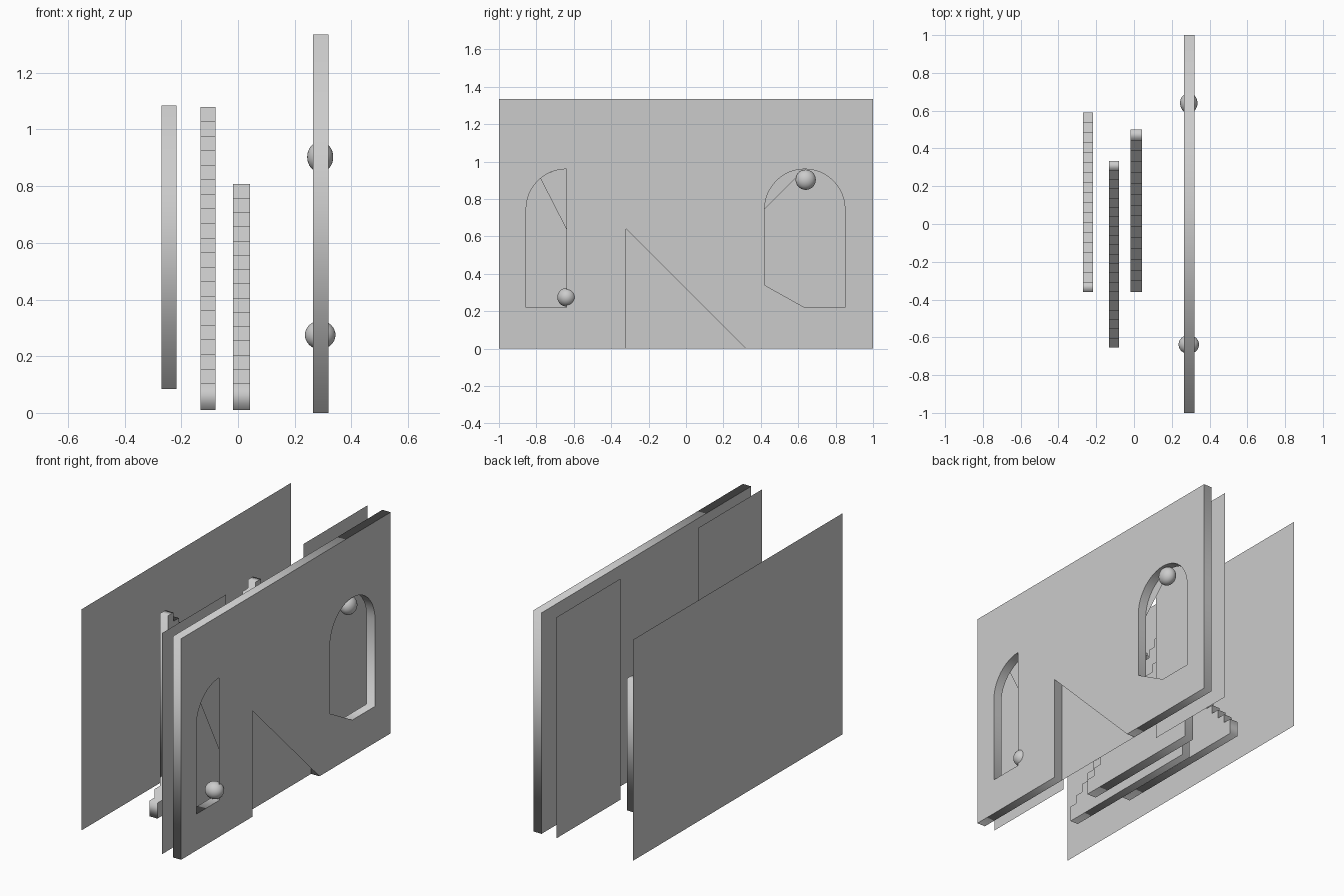
import bpy, math
from mathutils import Matrix

if "Cube" in bpy.data.objects:
    bpy.data.objects.remove(bpy.data.objects["Cube"])

# local x -> world y, local y -> world z, local z -> world x
YZ = Matrix(((0, 0, 1, 0), (1, 0, 0, 0), (0, 1, 0, 0), (0, 0, 0, 1)))


def slab(name, outlines, x0, x1):
    """Extruded (y, z) outlines; inner outlines become holes."""
    cu = bpy.data.curves.new(name, 'CURVE')
    cu.dimensions = '2D'
    cu.fill_mode = 'BOTH'
    cu.extrude = (x1 - x0) / 2
    for pts in outlines:
        sp = cu.splines.new('POLY')
        sp.points.add(len(pts) - 1)
        for p, (y, z) in zip(sp.points, pts):
            p.co = (y, z, 0, 1)
        sp.use_cyclic_u = True
    ob = bpy.data.objects.new(name, cu)
    bpy.context.collection.objects.link(ob)
    ob.matrix_world = Matrix.Translation(((x0 + x1) / 2, 0, 0)) @ YZ
    bpy.ops.object.select_all(action='DESELECT')
    ob.select_set(True)
    bpy.context.view_layer.objects.active = ob
    bpy.ops.object.convert(target='MESH')


def sheet(name, pts, x):
    """Single flat face in a plane of constant x."""
    me = bpy.data.meshes.new(name)
    me.from_pydata([(x, y, z) for y, z in pts], [], [range(len(pts))])
    bpy.context.collection.objects.link(bpy.data.objects.new(name, me))


def rect(y0, y1, z0, z1):
    return [(y0, z0), (y1, z0), (y1, z1), (y0, z1)]


R, SPRING, SILL, H = 0.215, 0.745, 0.22, 1.335


def arc(c, a0, a1, n=24):
    angles = [math.radians(a0 + (a1 - a0) * i / n) for i in range(n + 1)]
    return [(c + R * math.cos(a), SPRING + R * math.sin(a)) for a in angles]


def arch(c):
    return [(c - R, SILL), (c + R, SILL)] + arc(c, 0, 180)


def stairs(name, x0, x1, low, high, z0, z1, n):
    """Solid flight rising from y=low to y=high, first riser taller."""
    run, first = (high - low) / n, 0.094
    rise = (z1 - z0 - first) / (n - 1)
    pts = [(low, z0)]
    for i in range(n):
        z = z0 + first + rise * i
        pts += [(low + run * i, z), (low + run * (i + 1), z)]
    slab(name, [pts + [(high, z0)]], x0, x1)


# main wall with door notch and two arched windows
CL, CR, XF, XB = -0.64, 0.635, 0.32, 0.265
outline = [(-1, 0), (-.32, 0), (-.32, .64), (.32, .64), (.32, 0), (1, 0), (1, H), (-1, H)]
slab("wall", [outline, arch(CL), arch(CR)], XB, XF)

# panels partly closing the openings, front and back
sheet("door_front_panel", [(-.32, .64), (.32, 0), (.32, .64)], XF)
sheet("door_back_panel", rect(-.32, .32, 0, .64), XB)
sheet("left_window_front_panel", [(CL, SILL), (CL + R, SILL)] + arc(CL, 0, 90), XF)
sheet("left_window_back_panel", [(CL + R, SILL)] + arc(CL, 0, 130), XB)
sheet("right_window_front_panel", [(CR - R, SILL), (CR, SILL), (CR - R, .34)], XF)
sheet("right_window_back_panel", arc(CR, 90, 180), XB)

# thin backdrops
sheet("back_panel", rect(-1, 1, 0, H), -0.345)
sheet("left_backing", rect(-1, -.39, 0, H), 0.193)
sheet("right_backing", rect(.39, 1, 0, H), 0.165)

# three flights of stairs
stairs("rear_stairs", -.27, -.217, .59, -.36, .085, 1.085, 18)
stairs("middle_stairs", -.133, -.08, -.655, .333, .01, 1.08, 20)
stairs("front_stairs", -.018, .043, -.36, .5, .01, .808, 15)

# ball ornaments
for name, loc, size in (("lower_ball", (.29, -.638, .275), (.054, .05, .05)),
                        ("upper_ball", (.29, .64, .903), (.046, .054, .054))):
    bpy.ops.mesh.primitive_uv_sphere_add(segments=32, ring_count=16, radius=1, location=loc)
    ob = bpy.context.object
    ob.name = name
    ob.scale = size
    bpy.ops.object.shade_smooth()
